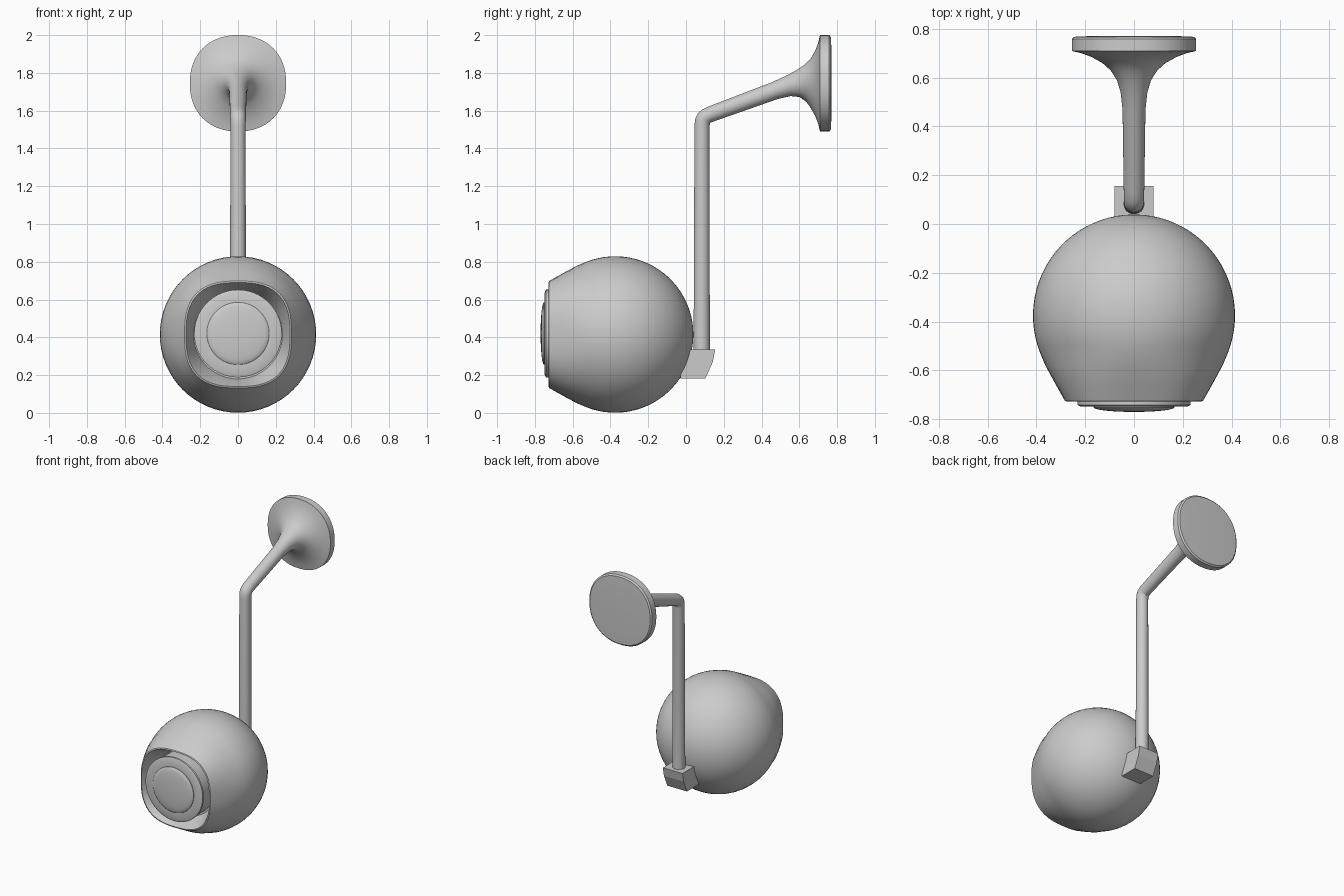
import bpy, bmesh, math
from mathutils import Vector

if "Cube" in bpy.data.objects:
    bpy.data.objects.remove(bpy.data.objects["Cube"])

SEG = 64


def loft(name, rings, smooth=35):
    """Skin rings of (y, z, radius, tilt in degrees, squareness exponent)."""
    bm = bmesh.new()
    loops = []
    for y, z, r, tilt, n in rings:
        a = math.radians(tilt)
        normal = Vector((0, -math.sin(a), math.cos(a)))
        loop = []
        for i in range(SEG):
            t = 2 * math.pi * i / SEG
            c, s = math.cos(t), math.sin(t)
            k = r / (abs(c) ** n + abs(s) ** n) ** (1 / n)
            loop.append(bm.verts.new(Vector((k * c, y, z)) + normal * k * s))
        loops.append(loop)
    for lo, hi in zip(loops, loops[1:]):
        for i in range(SEG):
            j = (i + 1) % SEG
            bm.faces.new((lo[i], lo[j], hi[j], hi[i]))
    bm.faces.new(loops[0])
    bm.faces.new(loops[-1])
    return finish(name, bm, smooth)


def finish(name, bm, smooth=None):
    bmesh.ops.recalc_face_normals(bm, faces=bm.faces)
    mesh = bpy.data.meshes.new(name)
    bm.to_mesh(mesh)
    bm.free()
    ob = bpy.data.objects.new(name, mesh)
    bpy.context.collection.objects.link(ob)
    if smooth:
        bpy.ops.object.select_all(action='DESELECT')
        ob.select_set(True)
        bpy.context.view_layer.objects.active = ob
        bpy.ops.object.shade_smooth_by_angle(angle=math.radians(smooth))
    return ob


# Ball housing: sphere at the back, tapering to a rounded-square recessed mouth
R, CY, CZ = 0.414, -0.375, 0.415
rings = []
for i in range(25):
    a = math.radians(0.5 + i * 111.5 / 24)
    rings.append((CY + R * math.cos(a), CZ, R * math.sin(a), 0, 2))
rings += [(-0.58, CZ, 0.363, 0, 2.15), (-0.65, CZ, 0.325, 0, 2.4),
          (-0.725, CZ, 0.283, 0, 2.7), (-0.728, CZ, 0.275, 0, 2.7),
          (-0.66, CZ, 0.25, 0, 2.3), (-0.60, CZ, 0.235, 0, 2)]
loft("ball_housing", rings)

# Lens barrel with raised rim
loft("lens_barrel", [(y, CZ + 0.005, r, 0, 2) for y, r in (
    (-0.59, 0.225), (-0.725, 0.225), (-0.728, 0.232), (-0.742, 0.232),
    (-0.748, 0.218), (-0.748, 0.165), (-0.74, 0.16))])

# Domed lens glass
loft("lens_glass", [(-0.735, CZ + 0.005, 0.165, 0, 2)] + [
    (-0.752 - 0.018 * math.cos(math.radians(a)), CZ + 0.005,
     0.165 * math.sin(math.radians(a)), 0, 2)
    for a in (90, 75, 60, 45, 30, 15, 1)])

# Bent arm flaring into the wall plate
loft("arm_and_wall_plate", [
    (0.083, 0.30, 0.043, 90, 2), (0.085, 1.52, 0.040, 90, 2),
    (0.088, 1.545, 0.041, 75, 2), (0.096, 1.561, 0.042, 55, 2),
    (0.112, 1.573, 0.042, 35, 2), (0.14, 1.585, 0.042, 20, 2),
    (0.47, 1.706, 0.047, 20, 2), (0.54, 1.73, 0.055, 15, 2),
    (0.59, 1.742, 0.070, 8, 2), (0.63, 1.745, 0.096, 3, 2),
    (0.66, 1.745, 0.130, 0, 2), (0.685, 1.745, 0.175, 0, 2.1),
    (0.70, 1.745, 0.215, 0, 2.15), (0.709, 1.745, 0.255, 0, 2.2),
    (0.758, 1.745, 0.255, 0, 2.2), (0.767, 1.745, 0.245, 0, 2.2),
    (0.77, 1.745, 0.18, 0, 2.2)])

# Wedge-shaped hinge block joining arm and ball
bm = bmesh.new()
side = [(-0.03, 0.335), (0.155, 0.335), (0.142, 0.27), (0.103, 0.183), (-0.03, 0.183)]
left, right = [[bm.verts.new((x, y, z)) for y, z in side] for x in (-0.08, 0.08)]
bm.faces.new(left)
bm.faces.new(right)
for i in range(len(side)):
    j = (i + 1) % len(side)
    bm.faces.new((left[i], left[j], right[j], right[i]))
finish("hinge_block", bm)
